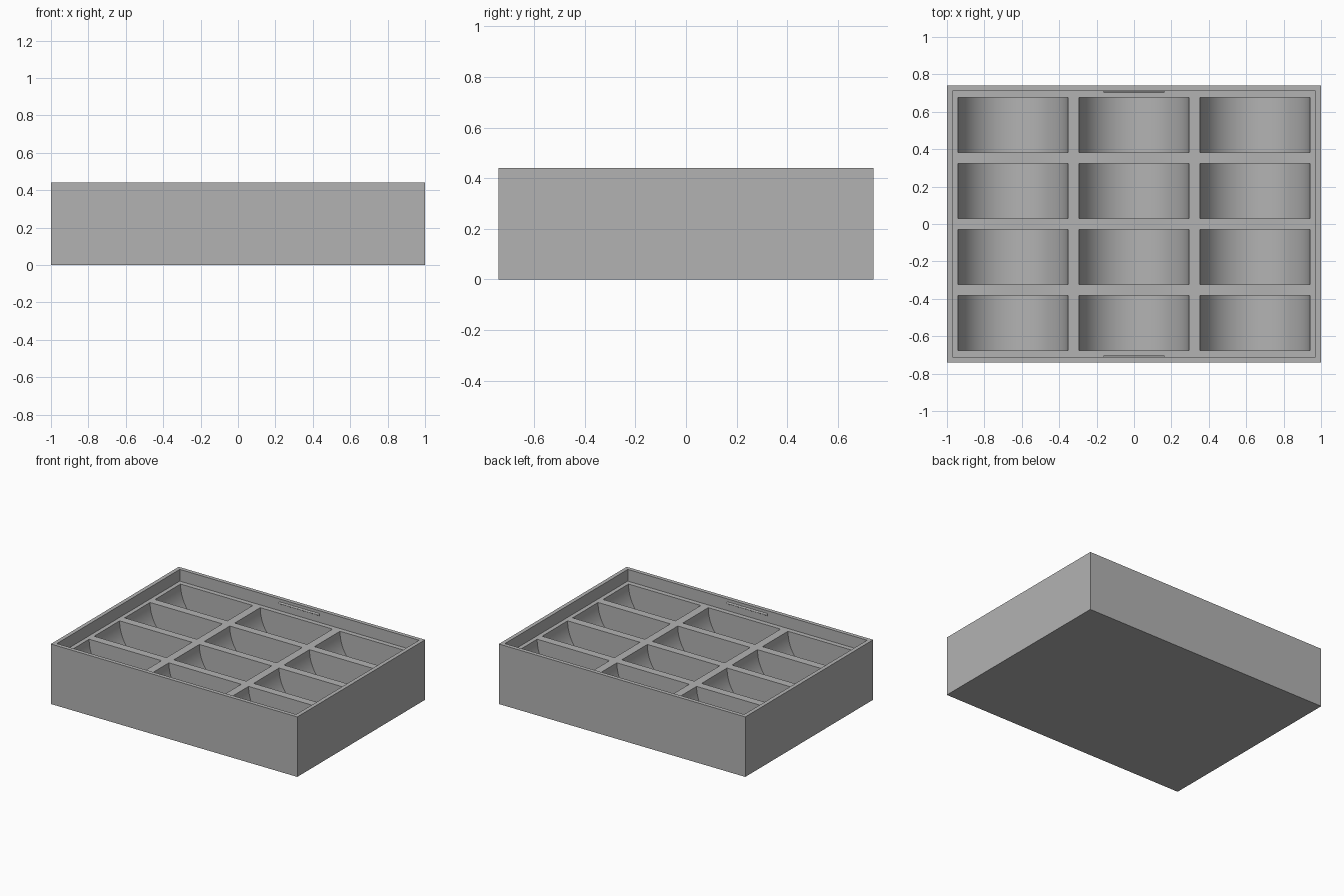
import bpy, bmesh, math

if "Cube" in bpy.data.objects:
    bpy.data.objects.remove(bpy.data.objects["Cube"])

W, D, H = 2.0, 1.482, 0.44      # tray size
WALL = 0.029                    # rim thickness
FLOOR = 0.354                   # height of the divider tops
PW, PD = 0.587, 0.295           # pocket size
PITCH_X, PITCH_Y = 0.647, 0.353

grey = bpy.data.materials.new("plain grey")
grey.diffuse_color = (0.45, 0.45, 0.45, 1)
grey.use_nodes = True
grey.node_tree.nodes["Principled BSDF"].inputs["Base Color"].default_value = grey.diffuse_color


def make_object(name, bm):
    bmesh.ops.recalc_face_normals(bm, faces=bm.faces)
    mesh = bpy.data.meshes.new(name)
    bm.to_mesh(mesh)
    bm.free()
    mesh.materials.append(grey)
    obj = bpy.data.objects.new(name, mesh)
    bpy.context.collection.objects.link(obj)
    return obj


def add_box(bm, x, y, z0, z1):
    """Box centred in x and y, between two heights."""
    verts = bmesh.ops.create_cube(bm, size=1)["verts"]
    for v in verts:
        v.co = (v.co.x * x, v.co.y * y, z0 if v.co.z < 0 else z1)


def add_prism(bm, axis, points, length):
    """Extrude a closed outline, given as 3D points, along an axis."""
    face = bm.faces.new([bm.verts.new(p) for p in points])
    out = bmesh.ops.extrude_face_region(bm, geom=[face])["geom"]
    moved = [g for g in out if isinstance(g, bmesh.types.BMVert)]
    bmesh.ops.translate(bm, verts=moved, vec=[a * length for a in axis])


def cut(target, cutter):
    cutter.hide_render = True
    mod = target.modifiers.new("cut", "BOOLEAN")
    mod.operation, mod.solver, mod.object = "DIFFERENCE", "EXACT", cutter
    bpy.context.view_layer.objects.active = target
    bpy.ops.object.modifier_apply(modifier=mod.name)
    bpy.data.objects.remove(cutter)


# Solid tray block
bm = bmesh.new()
add_box(bm, W, D, 0, H)
tray = make_object("tray", bm)

# Shallow recess inside the rim
bm = bmesh.new()
add_box(bm, W - 2 * WALL, D - 2 * WALL, FLOOR, H + 0.1)
cut(tray, make_object("recess_cutter", bm))

# Three by four scooped pockets with half-round bottoms
bm = bmesh.new()
r = PW / 2
for i in range(3):
    for j in range(4):
        cx, y0 = (i - 1) * PITCH_X, (j - 1.5) * PITCH_Y - PD / 2
        arc = [math.pi * (1 + k / 48) for k in range(49)]
        outline = [(cx + r * math.cos(a), y0, FLOOR + r * math.sin(a)) for a in arc]
        outline += [(cx + r, y0, H - 0.03), (cx - r, y0, H - 0.03)]
        add_prism(bm, (0, 1, 0), outline, PD)
cut(tray, make_object("pocket_cutter", bm))

bpy.ops.object.select_all(action="DESELECT")
tray.select_set(True)
bpy.context.view_layer.objects.active = tray
bpy.ops.object.shade_smooth_by_angle(angle=math.radians(30))

# Small rounded snap ridges inside the front and back rim
for name, side in (("front_ridge", -1), ("back_ridge", 1)):
    bm = bmesh.new()
    y, z, rr = side * (D / 2 - WALL), 0.411, 0.008
    arc = [math.pi * k / 8 for k in range(9)]
    pts = [(-0.163, y - side * rr * math.sin(a), z + rr * math.cos(a)) for a in arc]
    add_prism(bm, (1, 0, 0), pts, 0.326)
    make_object(name, bm)
